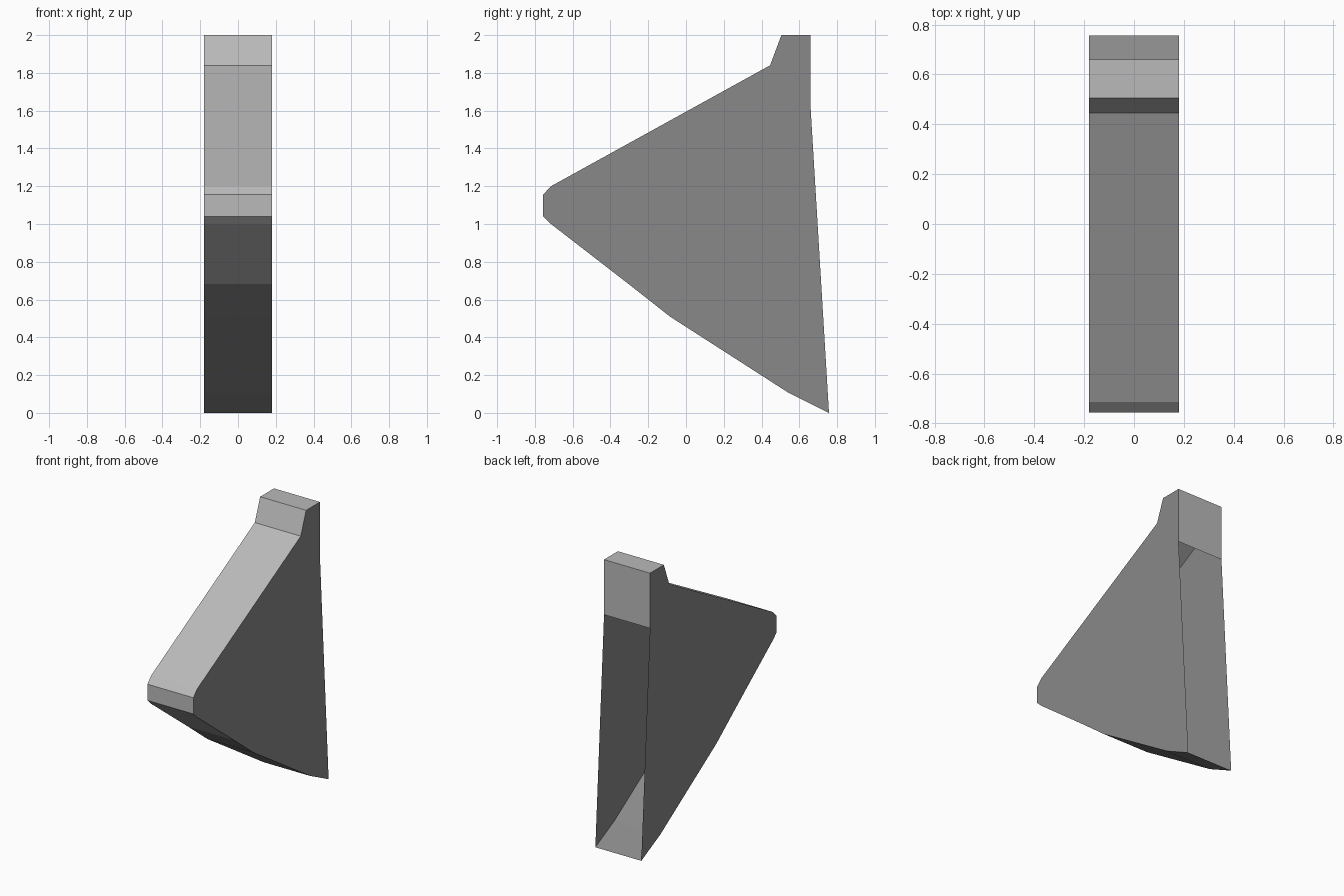
import bpy
import bmesh

cube = bpy.data.objects.get("Cube")
if cube:
    bpy.data.objects.remove(cube, do_unlink=True)

HALF_WIDTH = 0.18


def make_material(name, value):
    mat = bpy.data.materials.new(name)
    mat.use_nodes = True
    colour = (value, value, value, 1)
    mat.diffuse_color = colour
    mat.node_tree.nodes["Principled BSDF"].inputs["Base Color"].default_value = colour
    return mat


light_grey = make_material("light grey", 0.49)
dark_grey = make_material("dark grey", 0.25)


def finish(name, bm, material):
    mesh = bpy.data.meshes.new(name)
    bm.to_mesh(mesh)
    bm.free()
    mesh.materials.append(material)
    obj = bpy.data.objects.new(name, mesh)
    bpy.context.collection.objects.link(obj)
    return obj


def strip(name, path, material):
    """Sheet spanning the full width along a (y, z) path."""
    bm = bmesh.new()
    rows = [[bm.verts.new((x, y, z)) for x in (-HALF_WIDTH, HALF_WIDTH)] for y, z in path]
    for a, b in zip(rows, rows[1:]):
        bm.faces.new((a[0], a[1], b[1], b[0]))
    finish(name, bm, material)


def side(name, sign, outline):
    """Flat side wall facing outward."""
    bm = bmesh.new()
    points = outline if sign < 0 else outline[::-1]
    bm.faces.new([bm.verts.new((sign * HALF_WIDTH, y, z)) for y, z in points])
    finish(name, bm, dark_grey)


# Profile runs from the rear panel over the top, round the nose and underneath
rear = [(0.66, 1.61), (0.66, 2.0)]
top = [(0.66, 2.0), (0.505, 2.0), (0.445, 1.84), (-0.715, 1.2)]
nose = [(-0.715, 1.2), (-0.757, 1.155), (-0.757, 1.04), (-0.715, 1.0)]
front_under = [(-0.715, 1.0), (-0.305, 0.683)]
rear_under = [(-0.305, 0.683), (-0.085, 0.51), (0.545, 0.105), (0.757, 0.0)]

# Light outer cover
strip("rear_panel", rear, light_grey)
strip("top_cover", top, light_grey)
strip("nose_edge", nose, light_grey)
strip("front_underside", front_under, light_grey)

# Dark underside and side walls; the lower back stays open
strip("rear_underside", rear_under, dark_grey)
outline = rear + top[1:] + nose[1:] + front_under[1:] + rear_under[1:]
side("left_wall", 1, outline)
side("right_wall", -1, outline)
